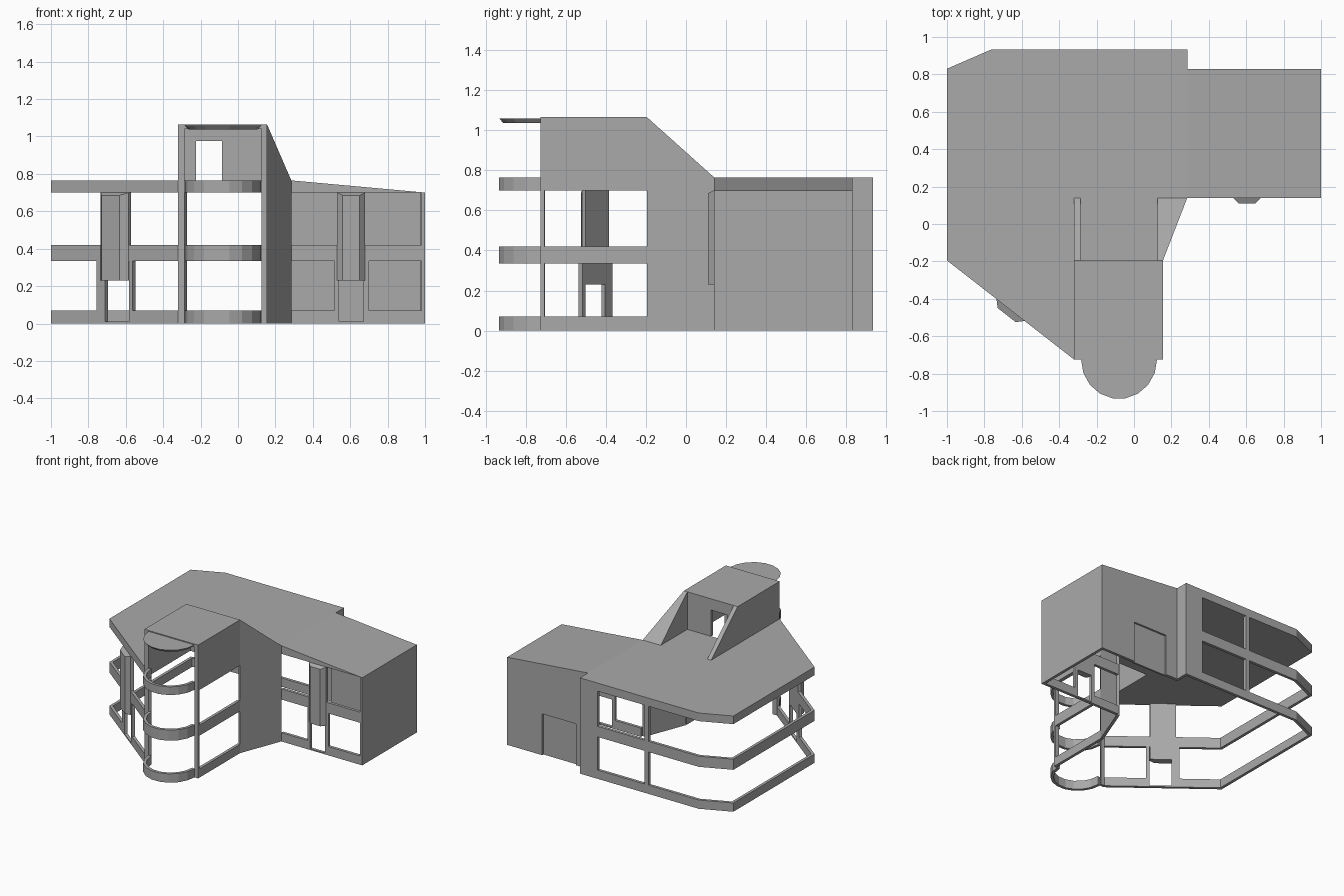
import bpy, bmesh, math
from mathutils import Vector

if "Cube" in bpy.data.objects:
    bpy.data.objects.remove(bpy.data.objects["Cube"])

T = 0.023                                  # wall thickness
GROUND, FLOOR, ROOF, TOP = (0, 0.07), (0.335, 0.42), (0.70, 0.765), 1.065
RX, FY, TY = .155, -.725, -.195            # tower right, front and rear planes

GREY = bpy.data.materials.new("dark_grey")
GREY.diffuse_color = (0.4, 0.4, 0.4, 1)
GREY.use_nodes = True
GREY.node_tree.nodes["Principled BSDF"].inputs["Base Color"].default_value = GREY.diffuse_color


def finish(name, bm):
    bmesh.ops.recalc_face_normals(bm, faces=bm.faces)
    me = bpy.data.meshes.new(name)
    bm.to_mesh(me)
    bm.free()
    me.materials.append(GREY)
    ob = bpy.data.objects.new(name, me)
    bpy.context.collection.objects.link(ob)
    return ob


def prism(name, pts, z0, z1):
    """Flat outline extruded upward."""
    bm = bmesh.new()
    f = bm.faces.new([bm.verts.new((x, y, z0)) for x, y in pts])
    r = bmesh.ops.extrude_face_region(bm, geom=[f])
    bmesh.ops.translate(bm, vec=(0, 0, z1 - z0),
                        verts=[v for v in r['geom'] if isinstance(v, bmesh.types.BMVert)])
    return finish(name, bm)


def box(name, x0, x1, y0, y1, z0, z1):
    return prism(name, [(x0, y0), (x1, y0), (x1, y1), (x0, y1)], z0, z1)


def hull(name, pts):
    bm = bmesh.new()
    for p in pts:
        bm.verts.new(p)
    bmesh.ops.convex_hull(bm, input=bm.verts[:])
    bmesh.ops.dissolve_limit(bm, angle_limit=0.01, verts=bm.verts[:], edges=bm.edges[:])
    return finish(name, bm)


def band(name, path, z0, z1, t=T):
    """Wall along an outline path, thickened to the left (inside) with mitred corners."""
    P = [Vector(p) for p in path]
    dirs = [(b - a).normalized() for a, b in zip(P, P[1:])]
    inner = []
    for i, p in enumerate(P):
        d0, d1 = dirs[max(i - 1, 0)], dirs[min(i, len(dirs) - 1)]
        n0, n1 = Vector((-d0.y, d0.x)), Vector((-d1.y, d1.x))
        inner.append(p + (n0 + n1) * t / (1 + n0.dot(n1)))
    bm = bmesh.new()
    rows = [[bm.verts.new((a.x, a.y, z0)), bm.verts.new((a.x, a.y, z1)),
             bm.verts.new((b.x, b.y, z1)), bm.verts.new((b.x, b.y, z0))]
            for a, b in zip(P, inner)]
    for r, s in zip(rows, rows[1:]):
        for k in range(4):
            bm.faces.new((r[k], r[(k + 1) % 4], s[(k + 1) % 4], s[k]))
    bm.faces.new(rows[0])
    bm.faces.new(rows[-1][::-1])
    return finish(name, bm)


# Plan corners, counter-clockwise
A, B, C, D, E, F = (-1, .83), (-1, -.195), (-.32, FY), (RX, FY), (RX, TY), (.285, .14)
G, H, I, J, K = (1, .14), (1, .83), (.285, .83), (.285, .932), (-.765, .932)
BACK = (.13, .932)


def diag(x):
    """Point on the slanted front-left wall line."""
    return (x, B[1] + (x + 1) / .68 * (C[1] - B[1]))


def front(x):
    return (x, .14)


def arc(s=1.0):
    """Half-round balcony outline in nine flats."""
    return [(-.08 - .203 * s * math.cos(math.pi * i / 9),
             FY - .21 * s * math.sin(math.pi * i / 9)) for i in range(10)]


# Horizontal bands at ground and upper floor, and the balcony rings
band("ground_band_left", [BACK, K, A, B, diag(-.71)], *GROUND)
band("ground_band_front", [diag(-.583), C], *GROUND)
band("ground_band_wing_left", [F, front(.54)], *GROUND)
band("ground_band_wing_right", [front(.67), G], *GROUND)
band("floor_band_main", [BACK, K, A, B, C], *FLOOR)
band("floor_band_wing", [F, G], *FLOOR)
for level, span in (("ground", GROUND), ("floor", FLOOR), ("roof", ROOF)):
    band(f"balcony_{level}_ring", arc(), *span)
    if level != "roof":
        band(f"tower_side_{level}_band", [D, E], *span)

# Solid walls of the wing and back, with the recessed back door
band("wing_side_wall", [front(.98), G, H, (.69, .83)], 0, .70)
band("wing_back_lintel", [(.69, .83), (.39, .83)], .33, .70)
band("wing_back_wall", [(.39, .83), I, J, BACK], 0, .70)
box("back_door", .39, .69, .80, .815, 0, .33)
band("angled_side_wall", [E, F], 0, .70)
box("back_mullion", -.32, -.285, .905, .932, .07, .70)


# Door frames and projecting bays
def entrance(name, at, x0, x1, f0, f1, depth, slope0, slope1):
    band(name + "_frame_left", [at(f0), at(x0)], 0, .335)
    band(name + "_frame_right", [at(x1), at(f1)], 0, .335)
    band(name + "_sill", [at(x0), at(x1)], 0, .01)
    a, b = Vector(at(x0 - slope0)), Vector(at(x1 + slope1))
    u = (b - a).normalized()
    n = Vector((u.y, -u.x))
    c, d = a + u * depth + n * depth, b - u * depth + n * depth
    back = [a, b, a - n * T, b - n * T]
    hull(name + "_bay", [(p.x, p.y, z) for p in back for z in (.23, .70)]
         + [(p.x, p.y, z) for p in (c, d) for z in (.23, .685)])


entrance("slanted_entrance", diag, -.71, -.583, -.757, -.563, .034, .025, -.002)
entrance("wing_entrance", front, .54, .67, .515, .70, .03, .01, .01)

# Main roof, open under the tower, and sloping wing roof
prism("main_roof", [A, B, C, (-.285, FY), (-.285, TY), (.125, TY), (.125, FY),
                    D, E, F, J, K], *ROOF)
hull("wing_roof", [(x, y, z) for y in (.14, .83)
                   for x, z in ((.285, .70), (.285, ROOF[1]), (1, .70))])

# Tower posts (the left one splayed), walls, roof and sloping flanks
prism("tower_left_post", [C, (-.285, FY), (-.273, FY + .022), (-.31, FY + .022)], 0, .70)
box("tower_right_post", .125, RX, FY, FY + .02, 0, .70)
for side, x0, x1 in (("left", -.32, -.285), ("right", .125, RX)):
    box(f"tower_{side}_wall", x0, x1, FY, TY, ROOF[1], 1.04)
box("tower_roof", -.32, RX, FY, TY, 1.04, TOP)
hull("left_flank", [(x, y, z) for x in (-.32, -.285)
                    for y, z in ((TY, ROOF[1]), (TY, TOP), (.14, ROOF[1]))])
hull("right_flank", [(x, y, ROOF[1]) for x, y in ((.125, TY), E, F, (.125, .14))]
     + [(.125, TY, TOP), (RX, TY, TOP)])
for part, x0, x1, z0 in (("left", -.285, -.225, ROOF[1]), ("right", -.085, .125, ROOF[1]),
                         ("lintel", -.225, -.085, .975)):
    box(f"tower_back_{part}", x0, x1, TY - .025, TY, z0, 1.04)

# Half-round canopy with a tapered underside
hull("canopy", [(x, y, 1.058) for x, y in arc()] + [(x, y, 1.036) for x, y in arc(.9)])
